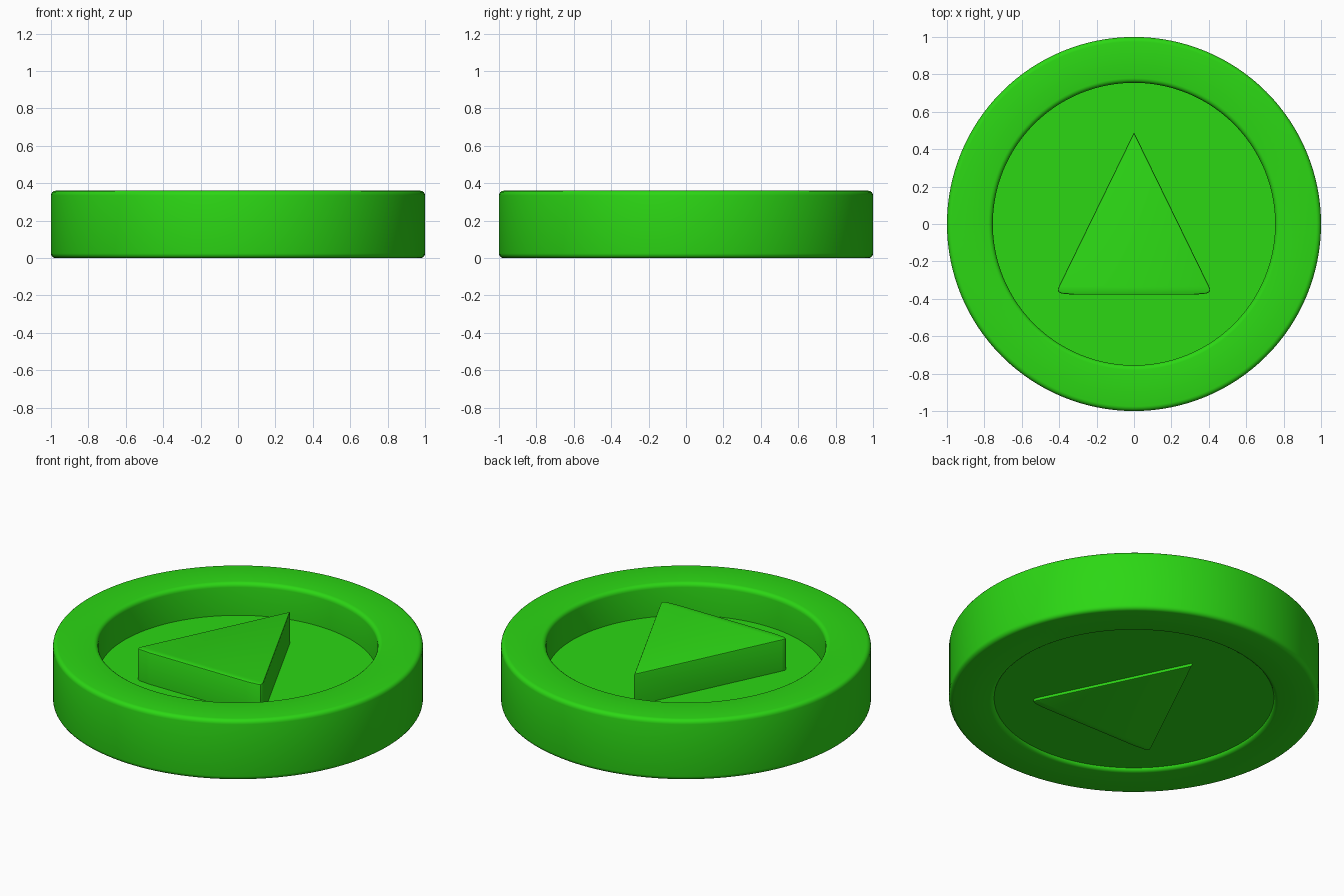
import bpy, bmesh, math

if "Cube" in bpy.data.objects:
    bpy.data.objects.remove(bpy.data.objects["Cube"])

green = bpy.data.materials.new("green")
green.diffuse_color = (0.025, 0.68, 0.007, 1)
green.use_nodes = True
green.node_tree.nodes["Principled BSDF"].inputs["Base Color"].default_value = green.diffuse_color
SEGMENTS = 128


def finish(bm, name):
    bmesh.ops.recalc_face_normals(bm, faces=bm.faces)
    mesh = bpy.data.meshes.new(name)
    bm.to_mesh(mesh)
    bm.free()
    mesh.materials.append(green)
    obj = bpy.data.objects.new(name, mesh)
    bpy.context.collection.objects.link(obj)
    bpy.ops.object.select_all(action='DESELECT')
    obj.select_set(True)
    bpy.context.view_layer.objects.active = obj
    bpy.ops.object.shade_smooth_by_angle(angle=math.radians(35))
    return obj


# Outer ring: rounded rectangle section turned around z
def rounded_rect(r0, r1, z0, z1, rad, steps=4):
    corners = [(r1 - rad, z1 - rad, 0), (r0 + rad, z1 - rad, 90),
               (r0 + rad, z0 + rad, 180), (r1 - rad, z0 + rad, 270)]
    points = []
    for cx, cz, start in corners:
        for i in range(steps + 1):
            a = math.radians(start + 90 * i / steps)
            points.append((cx + rad * math.cos(a), cz + rad * math.sin(a)))
    return points


bm = bmesh.new()
section = rounded_rect(0.755, 1.0, 0.0, 0.36, 0.025)
rings = []
for s in range(SEGMENTS):
    a = 2 * math.pi * s / SEGMENTS
    rings.append([bm.verts.new((r * math.cos(a), r * math.sin(a), z)) for r, z in section])
for s in range(SEGMENTS):
    a, b = rings[s], rings[(s + 1) % SEGMENTS]
    for i in range(len(section)):
        j = (i + 1) % len(section)
        bm.faces.new((a[i], b[i], b[j], a[j]))
finish(bm, "outer_ring")

# Recessed floor disc
bm = bmesh.new()
bmesh.ops.create_cone(bm, cap_ends=True, segments=SEGMENTS, radius1=0.757, radius2=0.757, depth=0.148)
bmesh.ops.translate(bm, verts=bm.verts, vec=(0, 0, 0.094))
finish(bm, "floor_disc")

# Raised triangle: sharp tip, rounded base corners, softened top and bottom rims
half = [(0.400, -0.330), (0.408, -0.350), (0.404, -0.364), (0.388, -0.372), (0.320, -0.378)]
outline = [(0, 0.49)] + half + [(-x, y) for x, y in reversed(half)]
bm = bmesh.new()
base = bm.faces.new([bm.verts.new((x, y, 0.003)) for x, y in outline])
top = bmesh.ops.extrude_face_region(bm, geom=[base], use_keep_orig=True)
bmesh.ops.translate(bm, verts=[v for v in top["geom"] if isinstance(v, bmesh.types.BMVert)],
                    vec=(0, 0, 0.353))
bmesh.ops.recalc_face_normals(bm, faces=bm.faces)
rim = [e for e in bm.edges if abs(e.verts[0].co.z - e.verts[1].co.z) < 1e-4]
bmesh.ops.bevel(bm, geom=rim, offset=0.008, segments=2, profile=0.5, affect='EDGES')
finish(bm, "raised_triangle")
